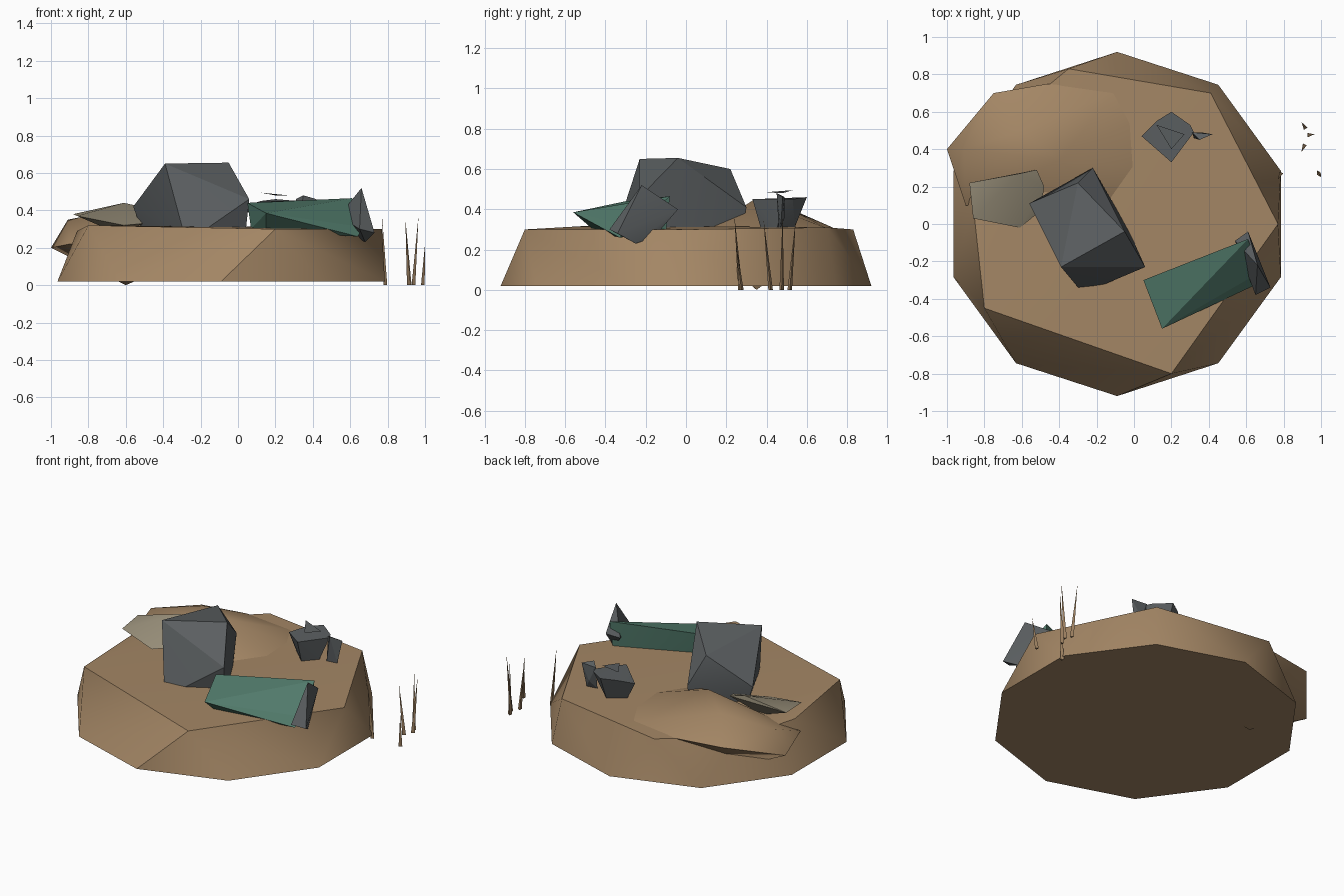
import bpy
import bmesh
import math
from mathutils import Vector

default_cube = bpy.data.objects.get("Cube")
if default_cube:
    bpy.data.objects.remove(default_cube, do_unlink=True)


def make_material(name, red, green, blue):
    material = bpy.data.materials.new(name)
    material.use_nodes = True
    color = (red, green, blue, 1)
    material.diffuse_color = color
    shader = material.node_tree.nodes["Principled BSDF"]
    shader.inputs["Base Color"].default_value = color
    return material


earth = make_material("earth brown", .37, .24, .13)
slate = make_material("slate grey", .105, .115, .12)
teal = make_material("weathered teal", .085, .2, .15)
sandstone = make_material("pale sandstone", .31, .27, .19)
straw = make_material("dry straw", .34, .22, .12)


def finish_object(name, builder, material, smooth_angle):
    """Turn a bmesh into a named, shaded object."""
    bmesh.ops.recalc_face_normals(builder, faces=builder.faces)
    mesh = bpy.data.meshes.new(name)
    builder.to_mesh(mesh)
    builder.free()
    mesh.materials.append(material)
    item = bpy.data.objects.new(name, mesh)
    bpy.context.collection.objects.link(item)
    bpy.ops.object.select_all(action="DESELECT")
    item.select_set(True)
    bpy.context.view_layer.objects.active = item
    bpy.ops.object.shade_smooth_by_angle(angle=math.radians(smooth_angle))
    return item


def chiselled(name, material, corners, smooth_angle=30):
    """Build a faceted stone as the convex body around its corners."""
    builder = bmesh.new()
    for corner in corners:
        builder.verts.new(corner)
    result = bmesh.ops.convex_hull(builder, input=builder.verts)
    unused = [part for part in result["geom_interior"]
              if isinstance(part, bmesh.types.BMVert) and part.is_valid]
    bmesh.ops.delete(builder, geom=unused, context="VERTS")
    return finish_object(name, builder, material, smooth_angle)


def blade(name, base, tip, radius=.013):
    """Build a thin three-sided grass blade leaning from base to tip."""
    builder = bmesh.new()
    foot = []
    for step in range(3):
        turn = math.tau * step / 3
        offset = Vector((math.cos(turn), math.sin(turn), 0)) * radius
        foot.append(builder.verts.new(Vector((*base, 0)) + offset))
    point = builder.verts.new(tip)
    builder.faces.new(foot)
    for step in range(3):
        builder.faces.new((foot[step], foot[(step + 1) % 3], point))
    return finish_object(name, builder, straw, 20)


# Ten-sided foot narrowing to an irregular plateau
foot_ring = []
for step in range(10):
    turn = math.tau * step / 10
    foot_ring.append((.92 * math.sin(turn) - .09, .92 * math.cos(turn), .02))
plateau = [
    (-.8, -.45, .32), (.2, -.8, .3), (.77, 0, .3), (.41, .7, .31),
    (-.35, .83, .3), (-.75, .5, .29), (-.86, .1, .29),
]
chiselled("ground_mound", earth, foot_ring + plateau, 45)

# Rounded hump overhanging the back right of the mound
chiselled("earth_hump", earth, [
    (-1, .4, .2), (-.9, .1, .22), (-.91, .4, .35), (-.75, .7, .3),
    (-.46, .75, .3), (-.1, .71, .3), (0, .55, .3), (.06, .3, .29),
    (-.08, .1, .29), (-.4, .34, .45), (-.6, .5, .41), (-.6, .35, 0),
], 50)

# Large block in the middle
chiselled("large_boulder", slate, [
    (-.39, -.23, .65), (-.05, -.04, .655), (-.3, .22, .6),
    (-.56, .11, .42), (-.22, .3, .41), (.06, -.23, .46),
    (-.29, -.35, .28), (-.2, -.34, .28), (.04, -.2, .28),
    (-.03, -.03, .26), (-.5, .1, .25), (-.22, .27, .25),
])

# Flat slab leaning on the hump
chiselled("pale_slab", sandstone, [
    (-.88, .22, .38), (-.52, .29, .42), (-.48, .2, .39), (-.5, .07, .33),
    (-.61, -.02, .32), (-.86, .03, .37), (-.61, .27, .44), (-.65, .15, .28),
])

# Tilted box with its grey end cap
chiselled("teal_box", teal, [
    (.05, -.3, .44), (.15, -.56, .385), (.61, -.08, .465), (.67, -.26, .31),
    (.07, -.32, .3), (.15, -.45, .29), (.64, -.33, .26), (.6, -.1, .28),
], 8)
chiselled("box_end_cap", slate, [
    (.66, -.22, .52), (.61, -.04, .4), (.54, -.09, .37), (.65, -.38, .3),
    (.73, -.34, .28), (.68, -.25, .23), (.63, -.16, .26),
], 20)

# Small stone at the back with a narrow shard and a loose flake
chiselled("small_stone", slate, [
    (.04, .47, .42), (.2, .6, .46), (.32, .49, .45), (.2, .33, .45),
    (.12, .55, .45), (.3, .53, .45), (.1, .47, .3), (.2, .54, .31),
    (.27, .45, .3), (.2, .37, .31),
], 15)
chiselled("stone_shard", slate, [
    (.31, .49, .46), (.35, .45, .48), (.42, .48, .46),
    (.32, .46, .31), (.39, .47, .31), (.36, .49, .36),
], 15)
chiselled("stone_flake", slate, [
    (.12, .53, .495), (.27, .48, .48), (.2, .4, .485), (.2, .47, .48),
], 15)

# Sparse grass blades beside the mound
blades = [
    ((.915, .515), (.895, .545, .355)),
    ((.935, .475), (.965, .48, .37)),
    ((.91, .42), (.895, .385, .35)),
    ((.985, .275), (1, .25, .22)),
    ((.785, .27), (.77, .24, .37)),
]
for number, (base, tip) in enumerate(blades, 1):
    blade(f"grass_blade_{number}", base, tip)
